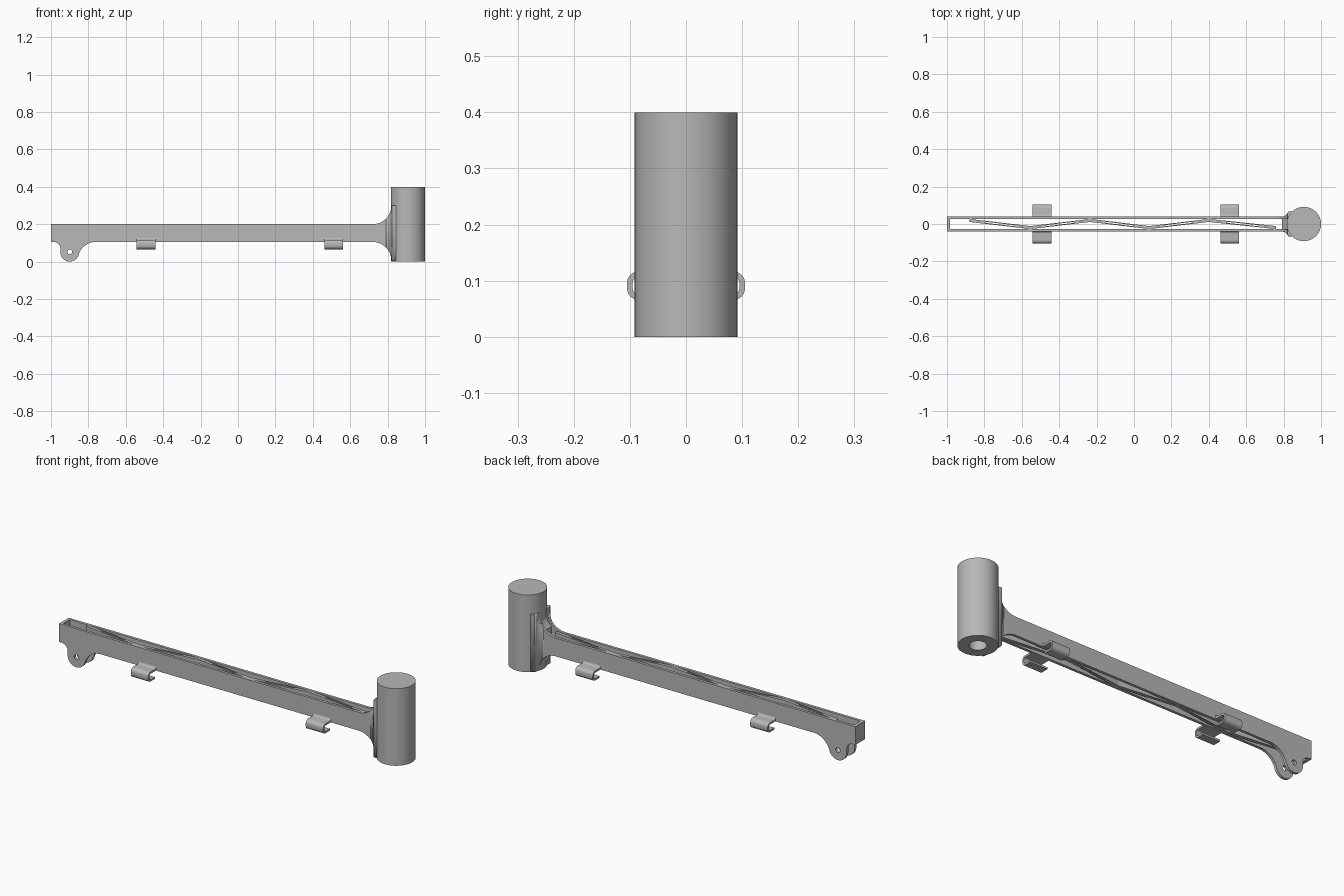
import bpy, bmesh, math
from mathutils import Vector

cube = bpy.data.objects.get("Cube")
if cube:
    bpy.data.objects.remove(cube, do_unlink=True)

grey = bpy.data.materials.new("plain_grey")
grey.use_nodes = True
grey.diffuse_color = (0.48, 0.48, 0.48, 1)
grey.node_tree.nodes["Principled BSDF"].inputs["Base Color"].default_value = grey.diffuse_color


def arc(cx, cy, r, start, end, n=14):
    angles = [math.radians(start + (end - start) * i / n) for i in range(n + 1)]
    return [(cx + r * math.cos(a), cy + r * math.sin(a)) for a in angles]


def finish(name, bm):
    bmesh.ops.recalc_face_normals(bm, faces=bm.faces)
    mesh = bpy.data.meshes.new(name)
    bm.to_mesh(mesh)
    bm.free()
    mesh.materials.append(grey)
    ob = bpy.data.objects.new(name, mesh)
    bpy.context.collection.objects.link(ob)
    activate(ob)
    bpy.ops.object.shade_smooth_by_angle(angle=math.radians(30))
    return ob


def activate(ob):
    bpy.ops.object.select_all(action='DESELECT')
    ob.select_set(True)
    bpy.context.view_layer.objects.active = ob


def prism(name, points, axis, lo, hi):
    """Extrude a flat outline along the given axis from lo to hi."""
    place = {'x': lambda a, b: (lo, a, b),
             'y': lambda a, b: (a, lo, b),
             'z': lambda a, b: (a, b, lo)}[axis]
    bm = bmesh.new()
    face = bm.faces.new([bm.verts.new(place(a, b)) for a, b in points])
    new = bmesh.ops.extrude_face_region(bm, geom=[face])["geom"]
    shift = Vector([hi - lo if axis == k else 0 for k in 'xyz'])
    bmesh.ops.translate(bm, vec=shift, verts=[v for v in new if isinstance(v, bmesh.types.BMVert)])
    return finish(name, bm)


def combine(ob, tool, operation):
    activate(ob)
    mod = ob.modifiers.new("cut", 'BOOLEAN')
    mod.object, mod.operation, mod.solver = tool, operation, 'EXACT'
    bpy.ops.object.modifier_apply(modifier=mod.name)
    bpy.data.objects.remove(tool, do_unlink=True)


OUT, INNER = 0.04, 0.026      # side plate faces
LOW, TOP = 0.105, 0.2         # beam height
POST_X, POST_R = 0.9085, 0.0915

# Vertical post with a blind bore from below
bm = bmesh.new()
outline = [(0, 0.34), (0.04, 0.34), (0.04, 0), (POST_R, 0), (POST_R, 0.4), (0, 0.4)]
verts = [bm.verts.new((POST_X + r, 0, z)) for r, z in outline]
edges = [bm.edges.new(pair) for pair in zip(verts, verts[1:])]
bmesh.ops.spin(bm, geom=verts + edges, cent=(POST_X, 0, 0), axis=(0, 0, 1),
               angle=math.tau, steps=72)
bmesh.ops.remove_doubles(bm, verts=bm.verts, dist=1e-5)
finish("post", bm)

# Side plates with a rounded pivot ear and flares into the post
flare = (arc(0.72, 0.005, 0.1, 90, 0) + [(0.85, 0.005), (0.85, 0.3)]
         + arc(0.72, 0.3, 0.1, 0, -90))
plate = ([(-1, TOP), (-1, LOW)] + arc(-0.985, 0.07, 0.035, 90, 0)
         + arc(-0.9, 0.05, 0.05, 180, 343.7, 24)
         + arc(-0.76, 0.0092, 0.0958, 163.7, 90) + flare)
for side, sign in (("left", 1), ("right", -1)):
    lo, hi = sorted((sign * INNER, sign * OUT))
    ob = prism(("back" if sign > 0 else "front") + "_side_plate", plate, 'y', lo, hi)
    hole = prism("pivot_hole", arc(-0.9, 0.052, 0.013, 0, 345, 23), 'y', lo - 0.1, hi + 0.1)
    combine(ob, hole, 'DIFFERENCE')

# End wall closing the beam
prism("end_wall", [(-1, -INNER), (-0.984, -INNER), (-0.984, INNER), (-1, INNER)], 'z', LOW, TOP)

# Recessed core between the flares
core = arc(0.715, 0.005, 0.113, 48, 0) + arc(0.715, 0.3, 0.113, 0, -48)
core[len(core) // 2:len(core) // 2] = [(0.85, 0.005), (0.85, 0.3)]
prism("flare_core", core, 'y', -INNER, INNER)

# Small plan fillets where the plates meet the post
for sign in (1, -1):
    web = [(0.85, sign * 0.03), (0.785, sign * 0.03)]
    web += [(x, sign * y) for x, y in arc(0.79, 0.075, 0.035, -90, -15, 8)]
    web += [(0.85, sign * 0.066)]
    ob = prism(("back" if sign > 0 else "front") + "_post_fillet", web, 'z', -0.1, 0.5)
    combine(ob, prism("flare_mask", flare, 'y', -0.2, 0.2), 'INTERSECT')

# Zigzag ribs, each diagonal split by a narrow slot in the middle
xs = [-0.88, -0.555, -0.235, 0.08, 0.4, 0.76]
nodes = [(x, 0.019 * (-1) ** i) for i, x in enumerate(xs)]


def rib(name, p, q, t0, t1, offset, half):
    a, b = [(p[0] + (q[0] - p[0]) * t, p[1] + (q[1] - p[1]) * t + offset) for t in (t0, t1)]
    prism(name, [(a[0], a[1] - half), (b[0], b[1] - half),
                 (b[0], b[1] + half), (a[0], a[1] + half)], 'z', LOW, TOP - 0.001)


for i, (p, q) in enumerate(zip(nodes, nodes[1:])):
    rib(f"rib_start_{i}", p, q, 0, 0.27, 0, 0.008)
    rib(f"rib_end_{i}", p, q, 0.73, 1, 0, 0.008)
    rib(f"rib_upper_{i}", p, q, 0.27, 0.73, 0.0055, 0.0025)
    rib(f"rib_lower_{i}", p, q, 0.27, 0.73, -0.0055, 0.0025)

# Cable clips: C-shaped hooks under both sides
R, T = 0.02, 0.01
clip = ([(0.035, 0.127)] + arc(0.051, 0.127, 0.011, 180, 270, 6)
        + arc(0.105 - R, 0.116 - R, R, 90, 0, 8) + arc(0.105 - R, 0.066 + R, R, 0, -90, 8)
        + [(0.05, 0.066), (0.05, 0.066 + T)]
        + arc(0.105 - R, 0.066 + R, R - T, -90, 0, 8)
        + arc(0.105 - R, 0.116 - R, R - T, 0, 90, 8) + [(0.035, 0.116 - T)])
for x in (-0.492, 0.512):
    for sign in (1, -1):
        prism(f"{'back' if sign > 0 else 'front'}_clip", [(sign * y, z) for y, z in clip],
              'x', x - 0.05, x + 0.05)
